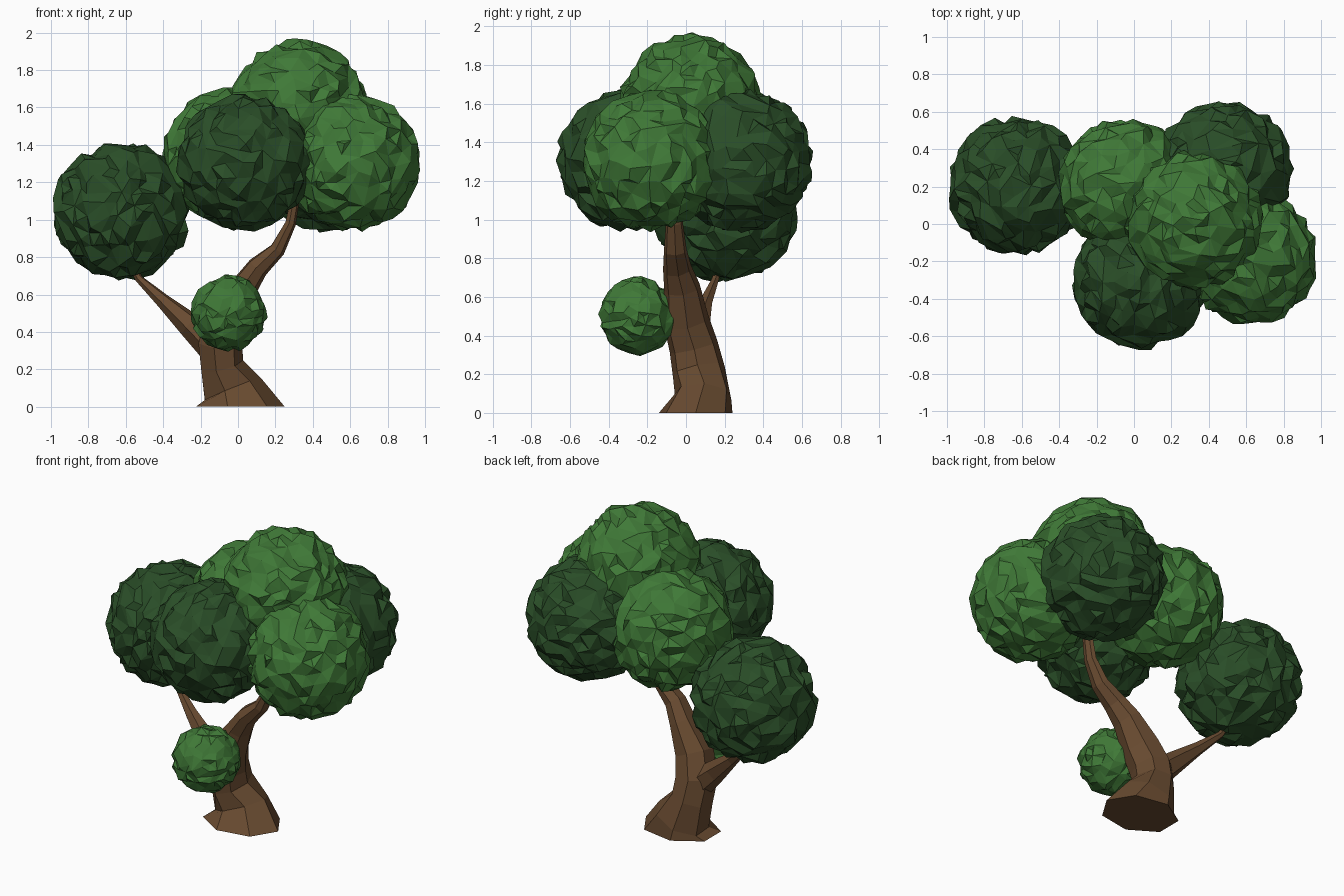
import bpy, bmesh, math, random
from mathutils import Vector

if "Cube" in bpy.data.objects:
    bpy.data.objects.remove(bpy.data.objects["Cube"])

random.seed(4)


def material(name, rgb):
    m = bpy.data.materials.new(name)
    m.diffuse_color = (*rgb, 1)
    m.use_nodes = True
    m.node_tree.nodes["Principled BSDF"].inputs["Base Color"].default_value = m.diffuse_color
    return m


LIGHT = material("light_leaves", (0.05, 0.19, 0.038))
DARK = material("dark_leaves", (0.023, 0.076, 0.021))
BARK = material("bark", (0.14, 0.07, 0.03))


def finish(bm, name, mat):
    bmesh.ops.recalc_face_normals(bm, faces=bm.faces)
    me = bpy.data.meshes.new(name)
    bm.to_mesh(me)
    bm.free()
    me.materials.append(mat)
    ob = bpy.data.objects.new(name, me)
    bpy.context.collection.objects.link(ob)
    return ob


def limb(name, path, sides=7, flat_start=False):
    """Faceted tube through (x, y, z, radius_x, radius_y) points."""
    bm = bmesh.new()
    rings = []
    pts = [Vector(p[:3]) for p in path]
    for i, p in enumerate(path):
        d = (pts[min(i + 1, len(pts) - 1)] - pts[max(i - 1, 0)]).normalized()
        if i == 0 and flat_start:
            d = Vector((0, 0, 1))
        v = d.cross(Vector((1, 0, 0))).normalized()
        u = v.cross(d)
        ring = []
        for k in range(sides):
            a = k * math.tau / sides
            ring.append(bm.verts.new(pts[i] + u * p[3] * math.cos(a) + v * p[4] * math.sin(a)))
        rings.append(ring)
    for a, b in zip(rings, rings[1:]):
        for k in range(sides):
            n = (k + 1) % sides
            bm.faces.new((a[k], a[n], b[n], b[k]))
    bm.faces.new(rings[0])
    bm.faces.new(rings[-1])
    return finish(bm, name, BARK)


def foliage(name, centre, radius, mat, detail=4, ratio=0.5):
    """Rough faceted leaf ball: jittered icosphere, then decimated."""
    bm = bmesh.new()
    bmesh.ops.create_icosphere(bm, subdivisions=detail, radius=1)
    for v in bm.verts:
        v.co *= radius * random.uniform(0.92, 1.04)
        v.co += Vector(centre)
    ob = finish(bm, name, mat)
    ob.modifiers.new("facets", "DECIMATE").ratio = ratio


# Leaning trunk, flared at the foot and tapering into the crown
limb("trunk", [
    (0.00, 0.05, 0.00, 0.25, 0.195),
    (-0.035, 0.09, 0.09, 0.17, 0.15),
    (-0.09, 0.065, 0.22, 0.12, 0.14),
    (-0.10, 0.04, 0.34, 0.125, 0.13),
    (-0.06, 0.00, 0.48, 0.115, 0.12),
    (0.035, -0.02, 0.645, 0.073, 0.095),
    (0.105, -0.045, 0.745, 0.06, 0.075),
    (0.21, -0.055, 0.84, 0.043, 0.06),
    (0.28, -0.06, 0.98, 0.03, 0.045),
    (0.33, -0.05, 1.25, 0.02, 0.03),
], flat_start=True)

# Side branch carrying the left crown
limb("side_branch", [
    (-0.11, 0.04, 0.30, 0.09, 0.09),
    (-0.255, 0.06, 0.435, 0.068, 0.067),
    (-0.40, 0.10, 0.565, 0.04, 0.037),
    (-0.53, 0.15, 0.685, 0.021, 0.021),
    (-0.62, 0.19, 0.85, 0.014, 0.014),
], sides=6)

# Leaf balls
foliage("left_foliage", (-0.625, 0.205, 1.045), 0.367, DARK)
foliage("front_foliage", (0.035, -0.305, 1.305), 0.361, DARK)
foliage("right_foliage", (0.62, -0.18, 1.305), 0.36, LIGHT)
foliage("rear_foliage", (0.48, 0.285, 1.305), 0.37, DARK)
foliage("rear_left_foliage", (-0.04, 0.205, 1.345), 0.36, LIGHT)
foliage("top_foliage", (0.325, 0.02, 1.59), 0.366, LIGHT)
foliage("small_foliage", (-0.05, -0.25, 0.5), 0.2, LIGHT, ratio=0.3)
